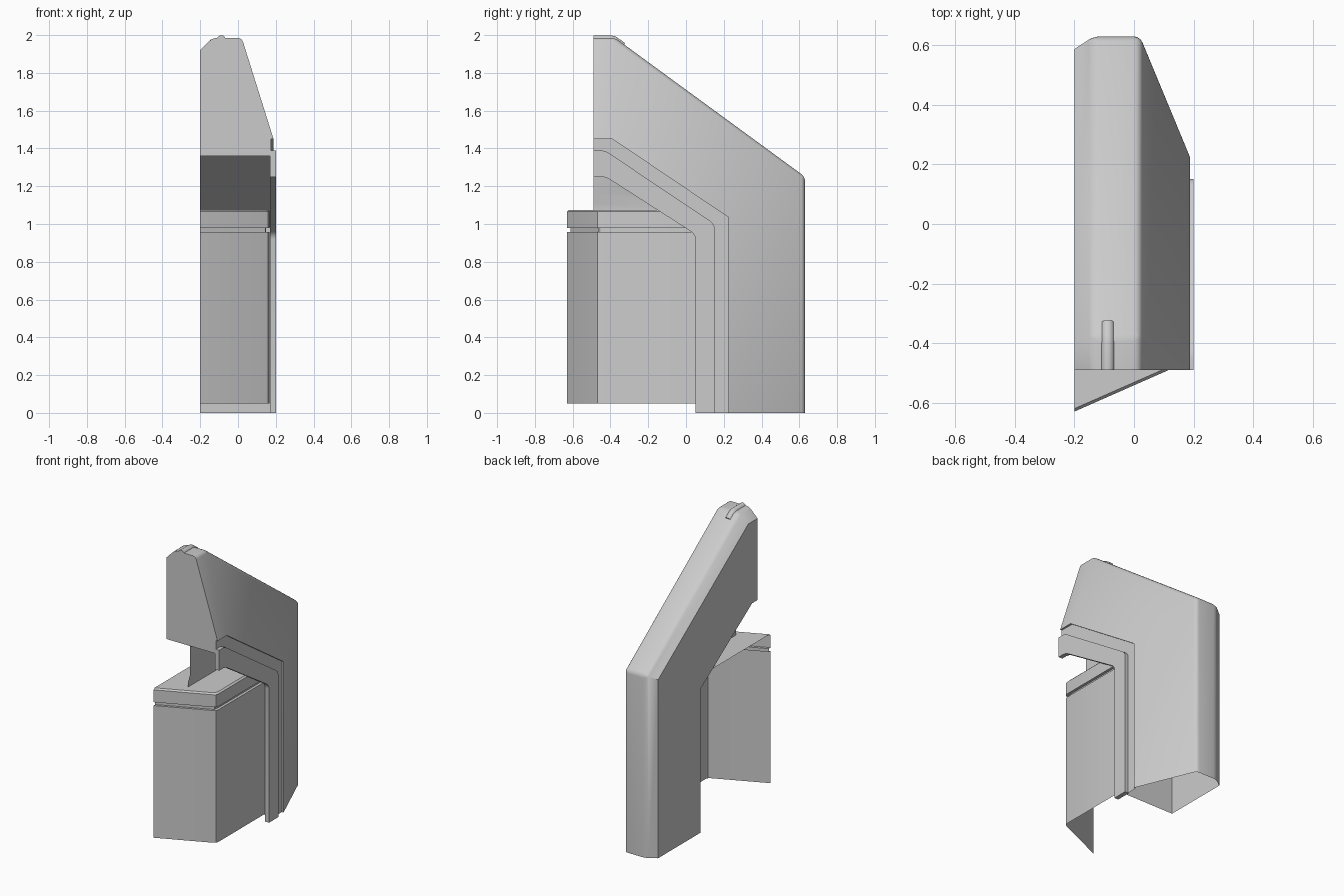
import bpy, bmesh
from math import radians

if "Cube" in bpy.data.objects:
    bpy.data.objects.remove(bpy.data.objects["Cube"], do_unlink=True)

grey = bpy.data.materials.new("light grey")
grey.use_nodes = True
grey.diffuse_color = (0.6, 0.6, 0.6, 1)
grey.node_tree.nodes["Principled BSDF"].inputs["Base Color"].default_value = (0.6, 0.6, 0.6, 1)

FRONT = -0.49   # front end of the arch
INNER = -0.2    # flat inner side of everything


def finish(name, bm, flip=False):
    if not flip:
        bmesh.ops.recalc_face_normals(bm, faces=bm.faces)
    mesh = bpy.data.meshes.new(name)
    bm.to_mesh(mesh)
    bm.free()
    mesh.materials.append(grey)
    ob = bpy.data.objects.new(name, mesh)
    bpy.context.collection.objects.link(ob)
    bpy.ops.object.select_all(action='DESELECT')
    ob.select_set(True)
    bpy.context.view_layer.objects.active = ob
    bpy.ops.object.shade_smooth_by_angle(angle=radians(32))
    return ob


def loft(bm, rows, closed):
    """Skin rows of points; closed joins the last point of each row to the first."""
    grid = [[bm.verts.new(p) for p in row] for row in rows]
    n = len(rows[0])
    for a, b in zip(grid, grid[1:]):
        for i in range(n if closed else n - 1):
            j = (i + 1) % n
            bm.faces.new((a[i], a[j], b[j], b[i]))
    return grid


def arch_rows(section):
    """Each section point is (x, top height, bend y, back y, bend height)."""
    rows = [[], [], [], []]
    for x, top, bend, back, low in section:
        path = ((FRONT, top), (bend, top), (back, low), (back, 0))
        for row, (y, z) in zip(rows, path):
            row.append((x, y, z))
    return rows


# Arch housing: front end capped, foot open
side = (1.45, -0.39, 0.225, 1.035)
inside = (1.36, -0.43, 0.13, 0.985)
outer = (1.985, -0.375, 0.63, 1.25)
shoulder = (1.92, -0.39, 0.588, 1.225)
bm = bmesh.new()
grid = loft(bm, arch_rows([
    (INNER, *inside), (INNER, *shoulder), (-0.135, *outer), (0.02, *outer),
    (0.188, *side), (0.175, *side), (0.175, *inside)]), True)
bm.faces.new(grid[0])
bm.normal_update()
soft = [e for e in bm.edges
        if all(-0.19 < v.co.x < 0.1 for v in e.verts)
        and sum(v.co.y for v in e.verts) / 2 > FRONT + 0.01]
bmesh.ops.bevel(bm, geom=soft, offset=0.02, segments=3, profile=0.5, affect='EDGES')
finish("arch_housing", bm)

# Raised trim band following the inside of the arch
band_out = (1.39, -0.43, 0.152, 1.0)
band_in = (1.25, -0.425, 0.05, 0.945)
bm = bmesh.new()
grid = loft(bm, arch_rows([(0.17, *band_in), (0.2, *band_in),
                           (0.2, *band_out), (0.17, *band_out)]), True)
bm.faces.new(grid[0])
bm.faces.new(grid[-1])
bends = [e for e in bm.edges if abs(e.verts[0].co.x - e.verts[1].co.x) > 0.01
         and all(v.co.y > FRONT + 0.01 and v.co.z > 0.1 for v in e.verts)]
bmesh.ops.bevel(bm, geom=bends, offset=0.025, segments=3, profile=0.5, affect='EDGES')
finish("trim_band", bm)

# Front cabinet: angled front, side wall, groove and lid, open on the inner side
bm = bmesh.new()
rows = []
for inset, z, back in ((0, 0.05, 0.12), (0, 0.957, 0.12), (0.018, 0.957, 0.12),
                       (0.018, 0.98, 0.1), (0, 0.98, 0.1), (0, 1.065, 0.0),
                       (0.01, 1.075, 0.0)):
    rows.append([(INNER, -0.63 + inset, z), (0.145, -0.478 + inset, z),
                 (0.16 - inset, -0.468 + inset, z), (0.166 - inset, -0.45 + inset, z),
                 (0.166 - inset, back, z)])
grid = loft(bm, rows, False)
corner = bm.verts.new((INNER, 0.0, 1.075))
bm.faces.new(grid[-1] + [corner])
finish("front_cabinet", bm)

# Inner panel between the arch underside and the lid
bm = bmesh.new()
profile = ((-0.02, 1.36), (-0.02, 1.165), (-0.035, 1.11), (-0.035, 1.074))
loft(bm, [[(x, FRONT, z) for x, z in profile],
          [(x, -0.43 + (1.36 - z) / 0.67, z) for x, z in profile]], False)
finish("inner_panel", bm)

# Small rounded rib on the crown
curve = bpy.data.curves.new("crown_rib", 'CURVE')
curve.dimensions = '3D'
curve.bevel_depth = 0.023
curve.bevel_resolution = 3
curve.use_fill_caps = True
spline = curve.splines.new('POLY')
points = ((FRONT, 1.977), (-0.4, 1.977), (-0.38, 1.972), (-0.335, 1.94))
spline.points.add(len(points) - 1)
for p, (y, z) in zip(spline.points, points):
    p.co = (-0.088, y, z, 1)
spline.use_smooth = True
curve.materials.append(grey)
rib = bpy.data.objects.new("crown_rib", curve)
bpy.context.collection.objects.link(rib)
